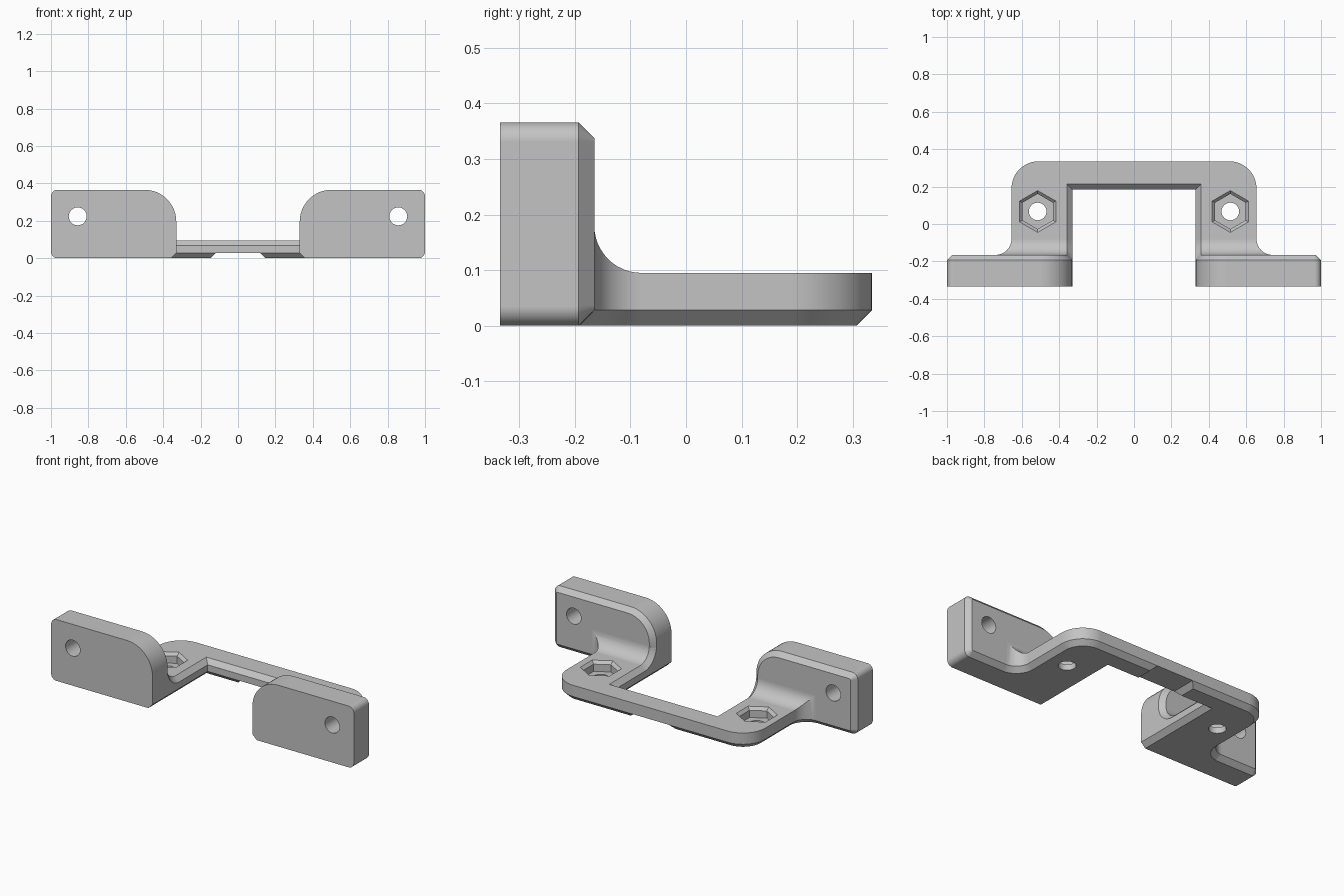
import bpy, bmesh
from math import sin, cos, radians

CHAMFER = 0.028
INNER, OUTER, BACK = 0.33, 0.655, 0.335
PLATE_BACK = -0.165
DECK = 0.095
FILLET = 0.085

if "Cube" in bpy.data.objects:
    bpy.data.objects.remove(bpy.data.objects["Cube"], do_unlink=True)

grey = bpy.data.materials.new("plain grey")
grey.use_nodes = True
grey.diffuse_color = (0.55, 0.55, 0.55, 1)
grey.node_tree.nodes["Principled BSDF"].inputs["Base Color"].default_value = (0.55, 0.55, 0.55, 1)


def arc(cx, cy, r, start, end, steps=12):
    angles = [radians(start + (end - start) * i / steps) for i in range(steps + 1)]
    return [(cx + r * cos(a), cy + r * sin(a)) for a in angles]


def to_object(name, bm):
    bmesh.ops.recalc_face_normals(bm, faces=bm.faces)
    mesh = bpy.data.meshes.new(name)
    bm.to_mesh(mesh)
    bm.free()
    mesh.materials.append(grey)
    obj = bpy.data.objects.new(name, mesh)
    bpy.context.collection.objects.link(obj)
    return obj


def prism(name, outline, axis, base, end, chamfer=0):
    """Extrude an outline along an axis, with an optional chamfer round its base."""
    place = {"X": lambda u, v: (base, u, v),
             "Y": lambda u, v: (u, base, v),
             "Z": lambda u, v: (u, v, base)}[axis]
    bm = bmesh.new()
    face = bm.faces.new([bm.verts.new(place(u, v)) for u, v in outline])
    rim = list(face.edges)
    new = bmesh.ops.extrude_face_region(bm, geom=[face], use_keep_orig=True)["geom"]
    shift = [end - base if a == axis else 0 for a in "XYZ"]
    bmesh.ops.translate(bm, vec=shift, verts=[g for g in new if isinstance(g, bmesh.types.BMVert)])
    bmesh.ops.recalc_face_normals(bm, faces=bm.faces)
    if chamfer:
        bmesh.ops.bevel(bm, geom=rim, offset=chamfer, offset_type="OFFSET", segments=1,
                        profile=0.5, affect="EDGES", clamp_overlap=False)
    return to_object(name, bm)


def cone(name, x, y, low, high, r_low, r_high, sides):
    bm = bmesh.new()
    bmesh.ops.create_cone(bm, cap_ends=True, segments=sides, radius1=r_low,
                          radius2=r_high, depth=high - low)
    bmesh.ops.translate(bm, vec=(x, y, (low + high) / 2), verts=bm.verts)
    return to_object(name, bm)


def apply_modifier(obj, mod):
    bpy.context.view_layer.objects.active = obj
    bpy.ops.object.modifier_apply(modifier=mod.name)


def combine(target, other, operation):
    mod = target.modifiers.new("combine", "BOOLEAN")
    mod.operation, mod.solver, mod.object = operation, "EXACT", other
    apply_modifier(target, mod)
    bpy.data.objects.remove(other, do_unlink=True)


# Arm: L-shaped side outline with a fillet, chamfered along its inner side
side = [(-0.25, 0), (0.4, 0), (0.4, DECK)]
side += arc(PLATE_BACK + FILLET, DECK + FILLET, FILLET, -90, -180) + [(-0.25, DECK + FILLET)]
bracket = prism("mounting_bracket", side, "X", INNER, 0.8, CHAMFER)

# Cross bar, chamfered along its front edges
bar = [(0.185, CHAMFER), (0.185, DECK - CHAMFER), (0.185 + CHAMFER, DECK),
       (0.4, DECK), (0.4, 0), (0.185 + CHAMFER, 0)]
combine(bracket, prism("cross_bar", bar, "X", -0.1, 0.5), "UNION")

# Plan outline trims the rounded back corner, the outer fillet and the lower chamfer
plan = [(-0.2, -0.25), (OUTER + FILLET, -0.25)]
plan += arc(OUTER + FILLET, PLATE_BACK + FILLET, FILLET, -90, -180)
plan += arc(OUTER - 0.145, BACK - 0.145, 0.145, 0, 90) + [(-0.2, BACK)]
combine(bracket, prism("plan_trim", plan, "Z", 0, 0.4, CHAMFER), "INTERSECT")

# Upright plate with one large rounded corner
top, small, large = 0.366, 0.035, 0.17
front = [(INNER, CHAMFER), (INNER + CHAMFER, 0)]
front += arc(1 - small, small, small, -90, 0, 6)
front += arc(1 - small, top - small, small, 0, 90, 6)
front += arc(INNER + large, top - large, large, 90, 180)
combine(bracket, prism("upright_plate", front, "Y", PLATE_BACK, -BACK, CHAMFER), "UNION")

# Relief under the middle of the bar
relief = [(-0.3, -0.01), (0.158, -0.01), (0.12, CHAMFER), (-0.3, CHAMFER)]
combine(bracket, prism("bar_relief", relief, "Y", 0.1, 0.5), "DIFFERENCE")

# Nut pocket with a chamfered rim, and the two screw holes
nut = (0.515, 0.067)
combine(bracket, cone("nut_pocket", *nut, 0.035, 0.2, 0.094, 0.094, 6), "DIFFERENCE")
combine(bracket, cone("pocket_rim", *nut, 0.078, 0.1, 0.094, 0.117, 6), "DIFFERENCE")
combine(bracket, cone("floor_hole", *nut, -0.1, 0.2, 0.047, 0.047, 32), "DIFFERENCE")
hole = arc(0.857, 0.224, 0.048, 0, 360, 32)[:-1]
combine(bracket, prism("plate_hole", hole, "Y", -0.5, 0), "DIFFERENCE")

# Mirror to the other side
mirror = bracket.modifiers.new("mirror", "MIRROR")
mirror.use_axis[0] = True
mirror.use_bisect_axis[0] = True
mirror.merge_threshold = 0.0005
apply_modifier(bracket, mirror)

# Clean up and shade
bm = bmesh.new()
bm.from_mesh(bracket.data)
bmesh.ops.remove_doubles(bm, verts=bm.verts, dist=0.0001)
bm.to_mesh(bracket.data)
bm.free()
bpy.ops.object.select_all(action="DESELECT")
bracket.select_set(True)
bpy.context.view_layer.objects.active = bracket
bpy.ops.object.shade_smooth_by_angle(angle=radians(25))
bracket.modifiers.new("even normals", "WEIGHTED_NORMAL").keep_sharp = True
